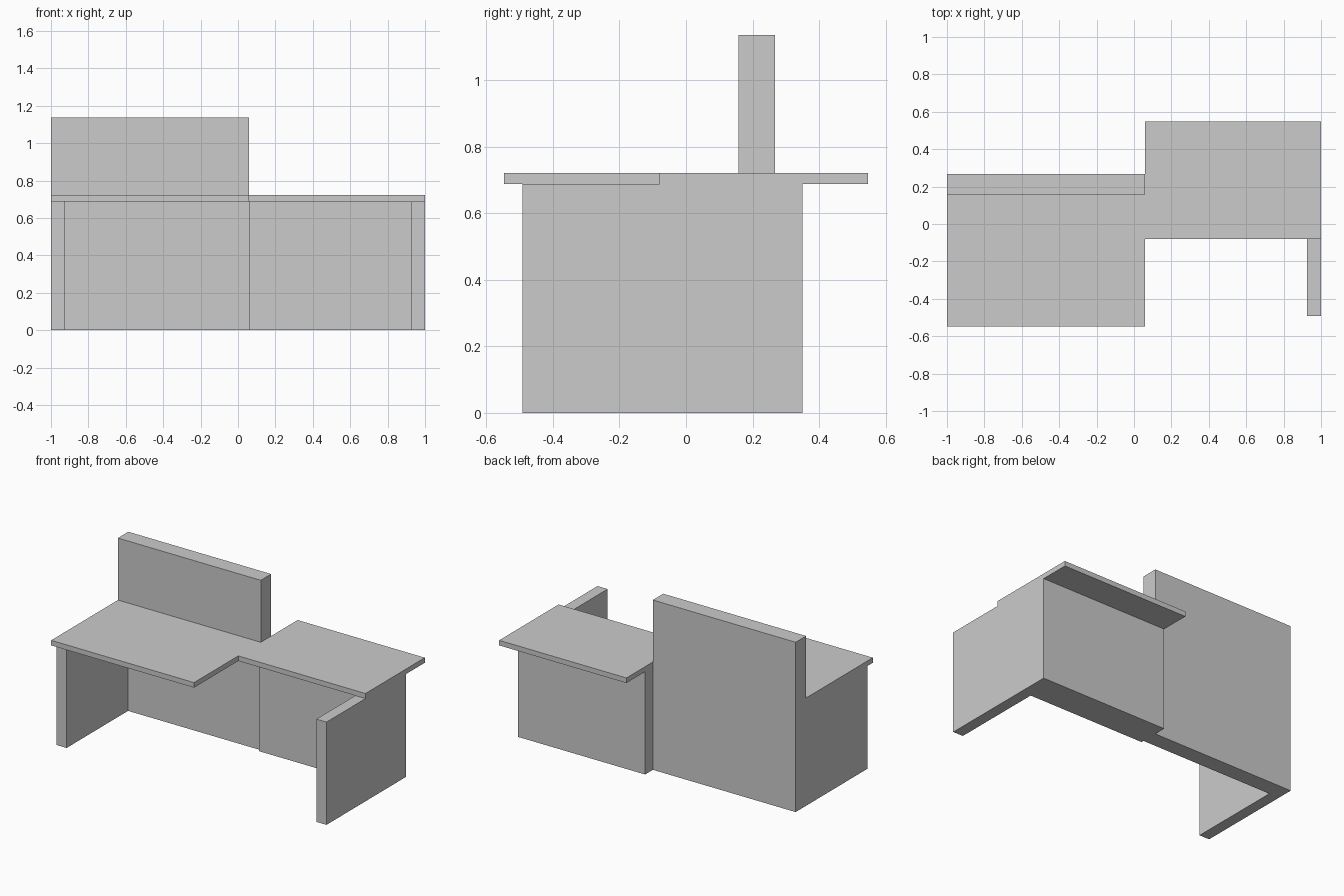
import bpy
import bmesh

if "Cube" in bpy.data.objects:
    bpy.data.objects.remove(bpy.data.objects["Cube"])

UNDER, TOP = 0.688, 0.722   # worktop underside and surface
LEG = 0.075                 # side leg thickness
SPLIT = 0.058               # x where the two desk halves meet


def slab(name, outline, z0, z1):
    """Extrude a flat xy outline from z0 to z1."""
    bm = bmesh.new()
    face = bm.faces.new([bm.verts.new((x, y, z0)) for x, y in outline])
    up = bmesh.ops.extrude_face_region(bm, geom=[face])["geom"]
    bmesh.ops.translate(bm, vec=(0, 0, z1 - z0),
                        verts=[v for v in up if isinstance(v, bmesh.types.BMVert)])
    bmesh.ops.recalc_face_normals(bm, faces=bm.faces)
    mesh = bpy.data.meshes.new(name)
    bm.to_mesh(mesh)
    bm.free()
    obj = bpy.data.objects.new(name, mesh)
    bpy.context.collection.objects.link(obj)
    return obj


def box(name, x0, x1, y0, y1, z0, z1):
    return slab(name, [(x0, y0), (x1, y0), (x1, y1), (x0, y1)], z0, z1)


# Stepped worktop: left half forward, right half set back
slab("worktop", [(-1, -0.548), (SPLIT, -0.548), (SPLIT, -0.08), (1, -0.08),
                 (1, 0.548), (SPLIT, 0.548), (SPLIT, 0.158), (-1, 0.158)], UNDER, TOP)

# Tall rear screen, floor to above the left half
box("rear_screen", -1, SPLIT, 0.158, 0.268, 0, 1.137)

# Thicker modesty panel under the right half
box("modesty_panel", SPLIT, 1 - LEG, 0.14, 0.35, 0, UNDER)

# Side legs
box("left_leg", -1, -1 + LEG, -0.492, 0.158, 0, UNDER)
box("right_leg", 1 - LEG, 1, -0.492, 0.35, 0, UNDER)
